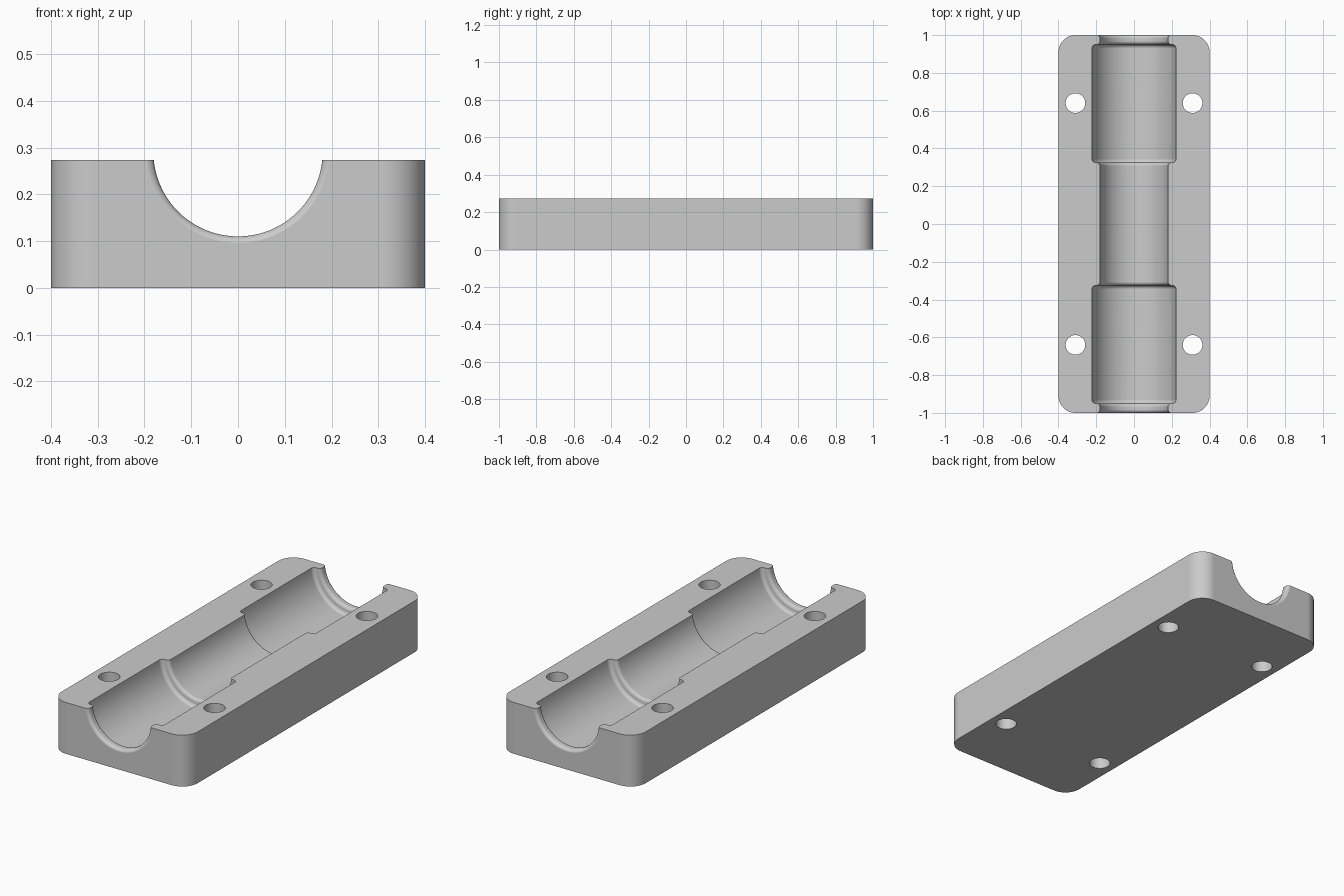
import bpy
import bmesh
from math import pi, sin, cos, radians
from mathutils import Matrix, Vector

default = bpy.data.objects.get("Cube")
if default:
    bpy.data.objects.remove(default, do_unlink=True)

HALF_X, HALF_Y, HEIGHT, CORNER = 0.4, 1.0, 0.273, 0.09
AXIS_Z = 0.291              # bore axis sits just above the split face
NARROW, WIDE = 0.181, 0.223
ROUND, FILLET = 0.018, 0.02
STEPS = 6

grey = bpy.data.materials.new("plain grey")
grey.use_nodes = True
colour = (0.6, 0.6, 0.6, 1)
grey.diffuse_color = colour
grey.node_tree.nodes["Principled BSDF"].inputs["Base Color"].default_value = colour


def make_object(name, bm):
    bmesh.ops.recalc_face_normals(bm, faces=bm.faces)
    mesh = bpy.data.meshes.new(name)
    bm.to_mesh(mesh)
    bm.free()
    mesh.materials.append(grey)
    obj = bpy.data.objects.new(name, mesh)
    bpy.context.collection.objects.link(obj)
    return obj


def arc(cy, cr, radius, start, end):
    """Points (y, r) on an arc; angles in degrees from the +y direction."""
    angles = [radians(start + (end - start) * i / STEPS) for i in range(STEPS + 1)]
    return [(cy + radius * cos(a), cr + radius * sin(a)) for a in angles]


# Block with rounded vertical corners
bm = bmesh.new()
outline = []
for quarter, (sx, sy) in enumerate([(1, 1), (-1, 1), (-1, -1), (1, -1)]):
    for i in range(13):
        a = (quarter + i / 12) * pi / 2
        outline.append(bm.verts.new((sx * (HALF_X - CORNER) + CORNER * cos(a),
                                     sy * (HALF_Y - CORNER) + CORNER * sin(a), 0)))
base = bm.faces.new(outline)
top = bmesh.ops.extrude_face_region(bm, geom=[base])["geom"]
bmesh.ops.translate(bm, vec=(0, 0, HEIGHT),
                    verts=[v for v in top if isinstance(v, bmesh.types.BMVert)])
block = make_object("split_clamp_block", bm)


# Half of the stepped bore profile, from the middle outwards
def step_up(y):
    return (arc(y - ROUND, NARROW + ROUND, ROUND, -90, 0)
            + arc(y + FILLET, WIDE - FILLET, FILLET, 180, 90))


inner_step = step_up(0.325)
outer_step = [(-y, r) for y, r in reversed(step_up(-0.95))]
mouth = arc(HALF_Y - ROUND + 0.0005, NARROW + ROUND, ROUND, -90, 0)
half = inner_step + outer_step + mouth + [(1.1, NARROW + ROUND)]
profile = [(-y, r) for y, r in reversed(half)] + half

# Revolve the profile into a bore cutter
bm = bmesh.new()
rings = []
SIDES = 96
for y, r in profile:
    rings.append([bm.verts.new((r * cos(2 * pi * i / SIDES), y,
                                AXIS_Z + r * sin(2 * pi * i / SIDES)))
                  for i in range(SIDES)])
for a, b in zip(rings, rings[1:]):
    for i in range(SIDES):
        j = (i + 1) % SIDES
        bm.faces.new((a[i], a[j], b[j], b[i]))
bm.faces.new(rings[0])
bm.faces.new(rings[-1])
bmesh.ops.remove_doubles(bm, verts=bm.verts, dist=0.00001)
bore = make_object("bore_cutter", bm)

# Four bolt hole cutters
bm = bmesh.new()
for sx in (-1, 1):
    for sy in (-1, 1):
        bmesh.ops.create_cone(bm, cap_ends=True, segments=48, radius1=0.052,
                              radius2=0.052, depth=1,
                              matrix=Matrix.Translation(Vector((sx * 0.31, sy * 0.64, 0.1))))
holes = make_object("bolt_hole_cutter", bm)

# Cut the bore and holes out of the block
bpy.ops.object.select_all(action='DESELECT')
bpy.context.view_layer.objects.active = block
block.select_set(True)
for cutter in (bore, holes):
    cutter.hide_render = True
    cut = block.modifiers.new(cutter.name, 'BOOLEAN')
    cut.operation = 'DIFFERENCE'
    cut.solver = 'EXACT'
    cut.object = cutter
    bpy.ops.object.modifier_apply(modifier=cut.name)
    bpy.data.objects.remove(cutter, do_unlink=True)

# Smooth curved walls, keeping the flat faces flat
bpy.ops.object.shade_smooth_by_angle(angle=radians(30))
flat = block.modifiers.new("flat_faces", 'WEIGHTED_NORMAL')
flat.keep_sharp = True
